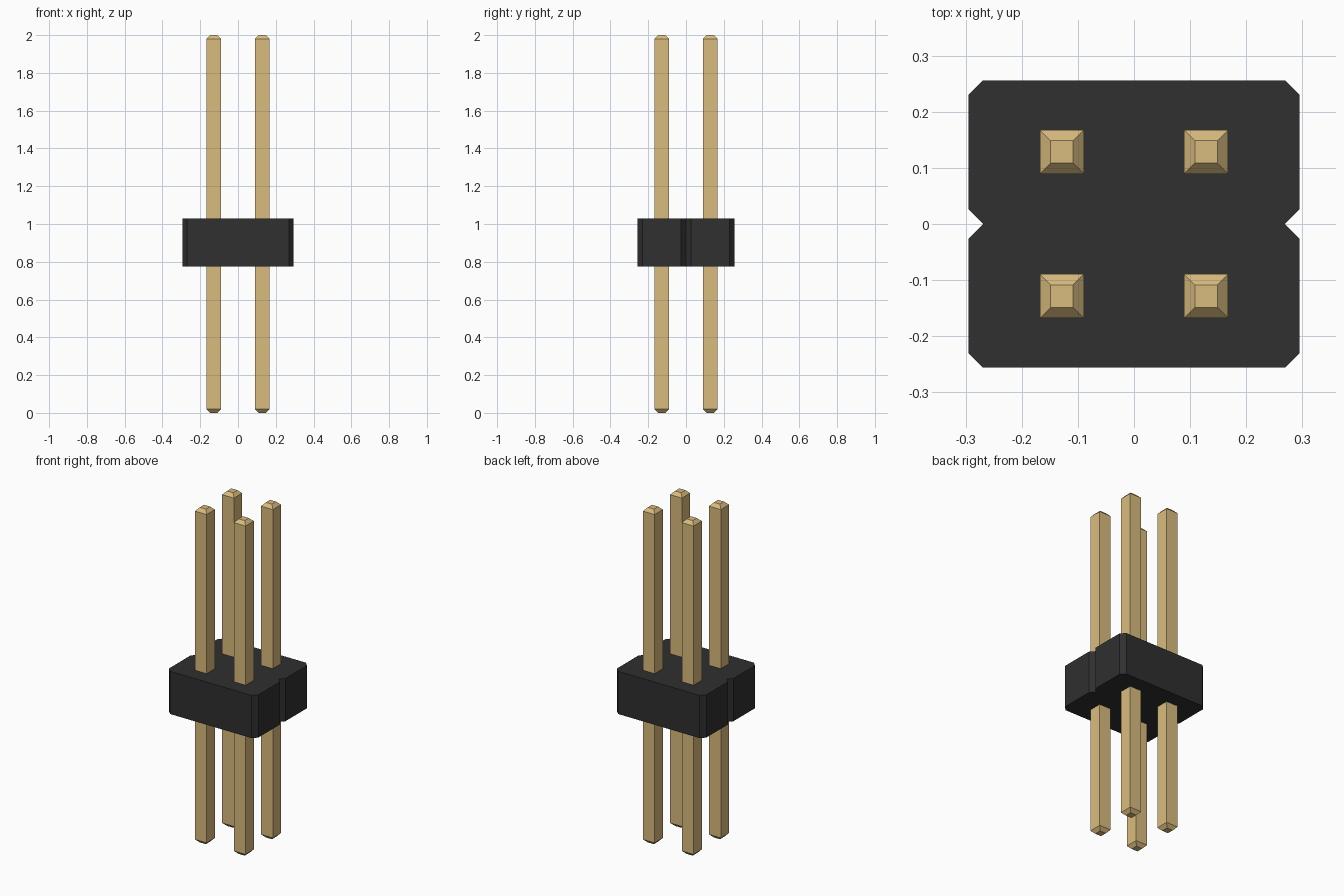
import bpy
import bmesh

cube = bpy.data.objects.get("Cube")
if cube:
    bpy.data.objects.remove(cube, do_unlink=True)


def material(name, rgb):
    mat = bpy.data.materials.new(name)
    mat.use_nodes = True
    color = (*rgb, 1.0)
    mat.diffuse_color = color
    bsdf = next(n for n in mat.node_tree.nodes if n.type == 'BSDF_PRINCIPLED')
    bsdf.inputs["Base Color"].default_value = color
    return mat


def loft(name, sections, mat, location=(0, 0, 0)):
    """Join equal-length outlines, each given as (height, points), into a capped solid."""
    bm = bmesh.new()
    rings = [[bm.verts.new((x, y, z)) for x, y in pts] for z, pts in sections]
    n = len(rings[0])
    for low, high in zip(rings, rings[1:]):
        for i in range(n):
            j = (i + 1) % n
            bm.faces.new((low[i], low[j], high[j], high[i]))
    bm.faces.new(rings[0][::-1])
    bm.faces.new(rings[-1])
    bmesh.ops.recalc_face_normals(bm, faces=bm.faces)
    mesh = bpy.data.meshes.new(name)
    bm.to_mesh(mesh)
    bm.free()
    mesh.materials.append(mat)
    obj = bpy.data.objects.new(name, mesh)
    obj.location = location
    bpy.context.collection.objects.link(obj)
    return obj


def square(h):
    return [(-h, -h), (h, -h), (h, h), (-h, h)]


black = material("black plastic", (0.029, 0.029, 0.029))
gold = material("gold metal", (0.70, 0.50, 0.21))

# Housing: chamfered corners and a V notch between the rows on each side
HX, HY, CH = 0.295, 0.256, 0.026
right_edge = [(HX - CH, -HY), (HX, -HY + CH), (HX, -CH), (HX - CH, 0),
              (HX, CH), (HX, HY - CH), (HX - CH, HY)]
outline = right_edge + [(-x, -y) for x, y in right_edge]
loft("housing", [(0.775, outline), (1.03, outline)], black)

# Pins: square posts tapered at both ends
PITCH, HALF, TIP, TAPER = 0.1285, 0.039, 0.02, 0.02
pin_sections = [(0, square(TIP)), (TAPER, square(HALF)),
                (2 - TAPER, square(HALF)), (2, square(TIP))]
for row, sy in (("front", -1), ("back", 1)):
    for side, sx in (("right", -1), ("left", 1)):
        loft(f"{row}_{side}_pin", pin_sections, gold, (sx * PITCH, sy * PITCH, 0))
